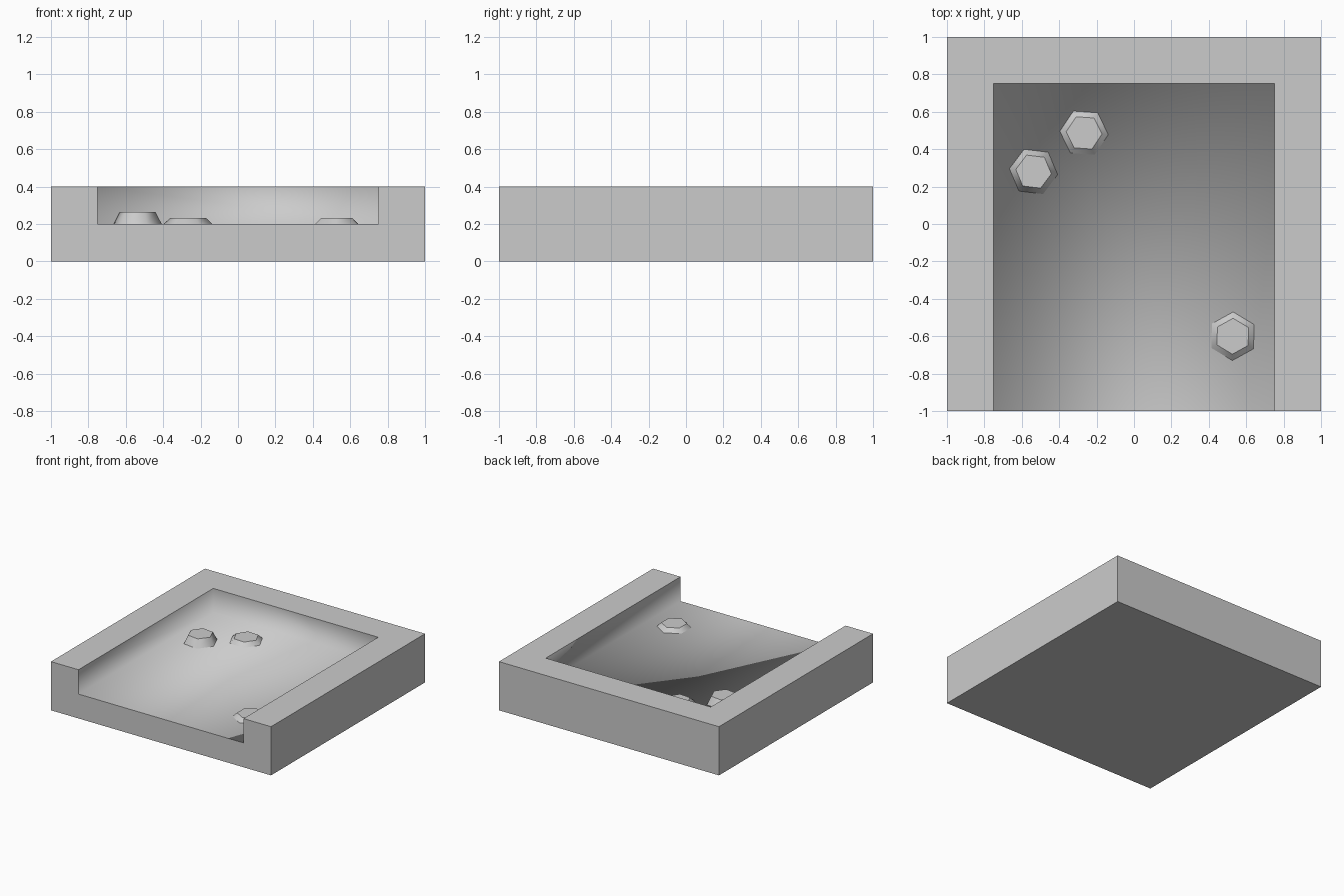
import bpy, bmesh
from math import cos, sin, radians, pi

if "Cube" in bpy.data.objects:
    bpy.data.objects.remove(bpy.data.objects["Cube"])

H, FLOOR, IN = 0.4, 0.2, 0.75


def make_object(name, bm):
    bmesh.ops.recalc_face_normals(bm, faces=bm.faces)
    mesh = bpy.data.meshes.new(name)
    bm.to_mesh(mesh)
    bm.free()
    obj = bpy.data.objects.new(name, mesh)
    bpy.context.collection.objects.link(obj)
    return obj


def tray():
    bm = bmesh.new()
    # U-shaped plan: four outer corners, then the inner pocket outline
    outer = [(-1, -1), (-1, 1), (1, 1), (1, -1)]
    inner = [(IN, -1), (IN, IN), (-IN, IN), (-IN, -1)]

    def ring(pts, z):
        return [bm.verts.new((x, y, z)) for x, y in pts]

    bottom, top = ring(outer, 0), ring(outer, H)
    low, rim = ring(inner, FLOOR), ring(inner, H)

    # Base, rim, outer walls and notched front
    bm.faces.new(bottom)
    bm.faces.new(top + rim)
    for i in range(3):
        bm.faces.new([bottom[i], bottom[i + 1], top[i + 1], top[i]])
    bm.faces.new([bottom[0], bottom[3], top[3], rim[0], low[0],
                  low[3], rim[3], top[0]])

    # Pocket floor and inner walls, shaded as one smooth surface
    pocket = [bm.faces.new(low)]
    for i in range(3):
        pocket.append(bm.faces.new([low[i], low[i + 1], rim[i + 1], rim[i]]))
    for f in pocket:
        f.smooth = True
    make_object("tray", bm)


def stud(name, x, y, height, angle):
    bm = bmesh.new()
    rings = []
    for r, z in ((0.13, FLOOR), (0.096, FLOOR + height)):
        rings.append([bm.verts.new((x + r * cos(radians(angle) + i * pi / 3),
                                    y + r * sin(radians(angle) + i * pi / 3), z))
                      for i in range(6)])
    lo, hi = rings
    bm.faces.new(hi)
    bm.faces.new(lo)
    for i in range(6):
        j = (i + 1) % 6
        bm.faces.new([lo[i], lo[j], hi[j], hi[i]]).smooth = True
    make_object(name, bm)


tray()

# Tapered hexagonal studs on the pocket floor
stud("stud_left", -0.537, 0.28, 0.065, -7)
stud("stud_back", -0.267, 0.487, 0.032, -4)
stud("stud_front_right", 0.528, -0.6, 0.032, 29)
